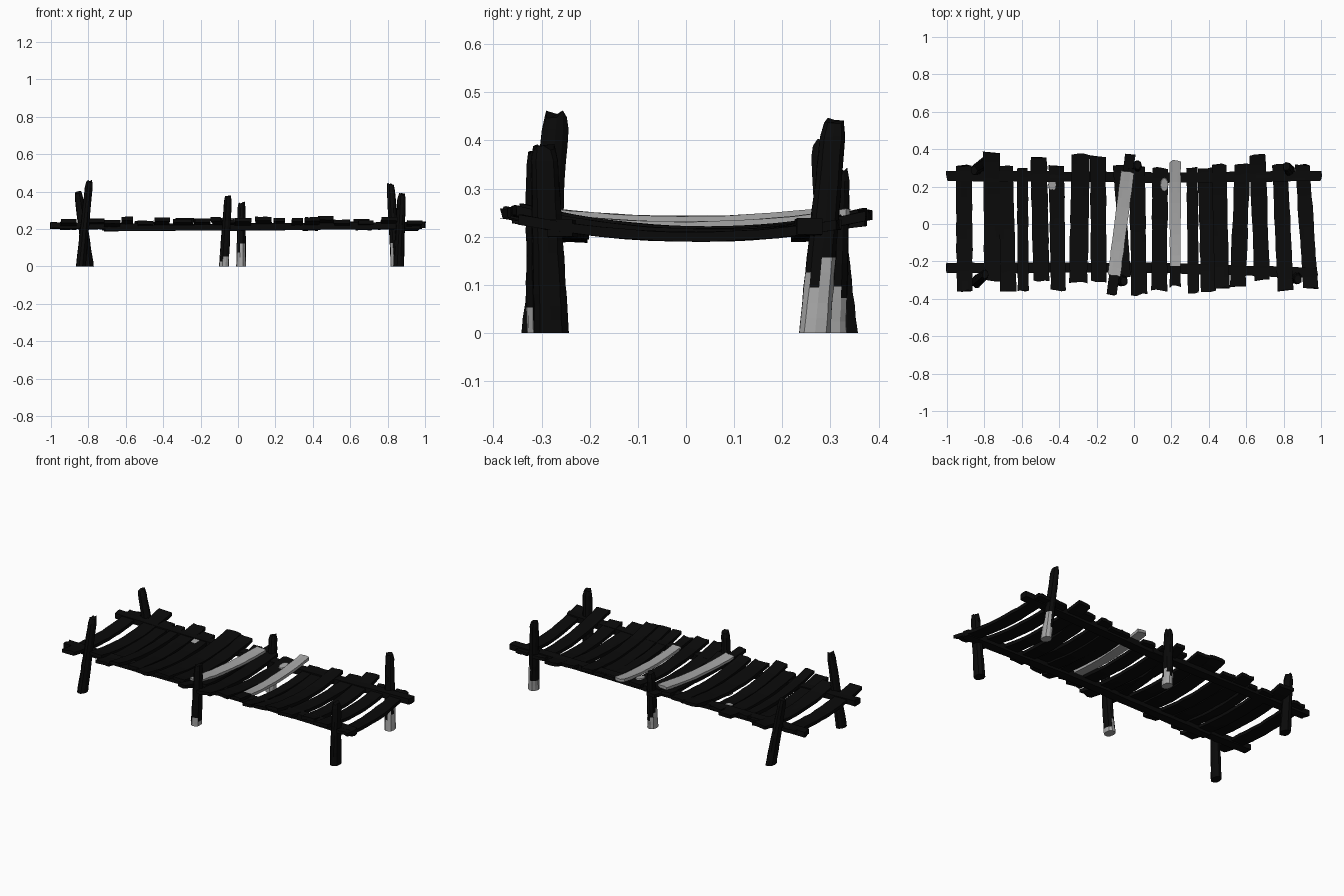
import bpy, bmesh, math, random
from mathutils import Vector, Matrix

random.seed(4)
cube = bpy.data.objects.get("Cube")
if cube:
    bpy.data.objects.remove(cube, do_unlink=True)


def material(name, value):
    m = bpy.data.materials.new(name)
    m.use_nodes = True
    colour = (value, value, value, 1)
    m.diffuse_color = colour
    m.node_tree.nodes["Principled BSDF"].inputs["Base Color"].default_value = colour
    return m


DARK = material("charred wood", 0.003)
PALE = material("bare grey wood", 0.38)


def jitter(amount):
    return random.uniform(-amount, amount)


def finish(bm, name):
    bmesh.ops.recalc_face_normals(bm, faces=bm.faces)
    mesh = bpy.data.meshes.new(name)
    bm.to_mesh(mesh)
    bm.free()
    mesh.materials.append(DARK)
    mesh.materials.append(PALE)
    ob = bpy.data.objects.new(name, mesh)
    bpy.context.collection.objects.link(ob)
    return ob


def loft(bm, rings):
    """Skin closed rings of points and cap both ends."""
    loops = [[bm.verts.new(p) for p in ring] for ring in rings]
    n = len(loops[0])
    sides = []
    for a, b in zip(loops, loops[1:]):
        for i in range(n):
            j = (i + 1) % n
            sides.append((i, bm.faces.new((a[i], a[j], b[j], b[i]))))
    caps = [bm.faces.new(loops[0]), bm.faces.new(loops[-1])]
    return sides, caps


def board(name, start, end, width, thick, sag=0.0, tilt=0.0, pale_from=None):
    """Rough plank between two points; sag lifts it with the square of y."""
    bm = bmesh.new()
    start, end = Vector(start), Vector(end)
    along = (end - start).normalized()
    across = Vector((along.y, -along.x, 0)).normalized()
    lanes = [-0.5, -0.2, 0.2, 0.5]
    section = [(u, 0.5) for u in lanes] + [(u, -0.5) for u in reversed(lanes)]
    ragged = [jitter(0.008) for _ in lanes]
    rings, count = [], 12
    for k in range(count + 1):
        c = start.lerp(end, k / count)
        c.z += sag * c.y ** 2 + tilt * c.y
        w = width * random.uniform(0.93, 1.04)
        ring = []
        for u, v in section:
            p = c + across * u * w + Vector((0, 0, v * thick + jitter(0.001)))
            if k in (0, count):
                p += along * ragged[lanes.index(u)]
            ring.append(p)
        rings.append(ring)
    loft(bm, rings)
    if pale_from is not None:
        for f in bm.faces:
            f.material_index = int(f.calc_center_median().y > pale_from)
    return finish(bm, name)


def post(name, base, top, pale=0.0):
    """Leaning, roughly hewn stake whose foot is worn pale up to a ragged height."""
    bm = bmesh.new()
    base, top = Vector(base), Vector(top)
    sides, count = 10, 14
    bumps = [random.uniform(0.88, 1.08) for _ in range(sides)]
    worn = [pale * random.uniform(0.3, 1.1) for _ in range(sides)]
    rings = []
    for k in range(count + 1):
        t = k / count
        c = base.lerp(top, t)
        size = 1.05 - 0.25 * t
        if k == count:
            size *= 0.8
        ring = []
        for i in range(sides):
            a = math.tau * i / sides
            r = size * bumps[i] * random.uniform(0.96, 1.04)
            lift = jitter(0.008) if k == count else 0
            ring.append(c + Vector((0.027 * r * math.cos(a), 0.035 * r * math.sin(a), lift)))
        rings.append(ring)
    walls, caps = loft(bm, rings)
    for i, f in walls:
        f.material_index = int(f.calc_center_median().z < worn[i])
    caps[0].material_index = int(pale > 0)
    return finish(bm, name)


# Corner and middle posts
post("front_right_post", (-0.84, -0.305, 0), (-0.795, -0.268, 0.455))
post("back_right_post", (-0.80, 0.32, 0), (-0.855, 0.285, 0.395))
post("front_left_post", (0.86, -0.28, 0), (0.877, -0.295, 0.385))
post("back_left_post", (0.845, 0.268, 0), (0.815, 0.308, 0.44), pale=0.16)
post("front_middle_post", (-0.075, -0.295, 0), (-0.053, -0.305, 0.372), pale=0.08)
post("back_middle_post", (0.018, 0.30, 0), (0.02, 0.315, 0.34), pale=0.12)

# Side rails, each made of overlapping lengths
board("front_rail_right", (-1, -0.235, 0.22), (-0.5, -0.235, 0.212), 0.055, 0.032)
board("front_rail_middle", (-0.71, -0.232, 0.203), (0.12, -0.235, 0.21), 0.055, 0.03)
board("front_rail_left", (0.0, -0.23, 0.212), (0.98, -0.262, 0.218), 0.055, 0.036)
board("back_rail_right", (-1, 0.257, 0.217), (0.1, 0.25, 0.208), 0.055, 0.032)
board("back_rail_left", (-0.05, 0.245, 0.206), (1, 0.257, 0.222), 0.055, 0.034)

# Deck planks: front x, back x, width, front y, back y
planks = [
    (-0.905, -0.91, 0.087, -0.36, 0.31), (-0.757, -0.762, 0.09, -0.30, 0.385),
    (-0.672, -0.69, 0.085, -0.36, 0.31), (-0.592, -0.597, 0.06, -0.355, 0.30),
    (-0.495, -0.51, 0.088, -0.30, 0.36), (-0.405, -0.415, 0.082, -0.355, 0.31),
    (-0.298, -0.285, 0.1, -0.31, 0.375), (-0.188, -0.193, 0.085, -0.31, 0.36),
    (-0.12, -0.02, 0.055, -0.38, 0.37), (-0.045, -0.085, 0.055, -0.28, 0.32),
    (0.028, 0.015, 0.085, -0.38, 0.30), (0.135, 0.14, 0.085, -0.355, 0.30),
    (0.318, 0.31, 0.06, -0.37, 0.30), (0.398, 0.38, 0.08, -0.36, 0.30),
    (0.47, 0.455, 0.08, -0.34, 0.32), (0.555, 0.58, 0.085, -0.335, 0.32),
    (0.685, 0.66, 0.085, -0.30, 0.37), (0.81, 0.78, 0.085, -0.355, 0.32),
    (0.945, 0.90, 0.08, -0.345, 0.315),
]
for n, (xf, xb, w, yf, yb) in enumerate(planks, 1):
    z = 0.207 + jitter(0.007)
    board(f"deck_plank_{n}", (xf, yf, z), (xb, yb, z), w, 0.02,
          sag=random.uniform(0.24, 0.34), tilt=-0.02 + jitter(0.015))

# Pale planks: one loose and skewed on top, one with a charred front end
board("loose_pale_plank", (-0.107, -0.28, 0.235), (-0.035, 0.275, 0.235),
      0.07, 0.016, sag=0.2, pale_from=-1)
board("pale_plank", (0.22, -0.335, 0.222), (0.22, 0.335, 0.222),
      0.06, 0.018, sag=0.24, pale_from=-0.25)


# Worn pale spots lying on two planks
def worn_spot(name, x, y, plank):
    ob = bpy.data.objects[plank]
    top = max(v.co.z for v in ob.data.vertices if abs(v.co.y - y) < 0.04)
    bm = bmesh.new()
    place = (Matrix.Translation((x, y, top - 0.001)) @ Matrix.Rotation(0.12, 4, "X")
             @ Matrix.Diagonal((0.022, 0.038, 1, 1)))
    bmesh.ops.create_cone(bm, cap_ends=True, segments=12, radius1=1, radius2=0.9,
                          depth=0.006, matrix=place)
    for f in bm.faces:
        f.material_index = 1
    finish(bm, name)


worn_spot("worn_spot_right", -0.437, 0.21, "deck_plank_6")
worn_spot("worn_spot_left", 0.162, 0.21, "deck_plank_12")
